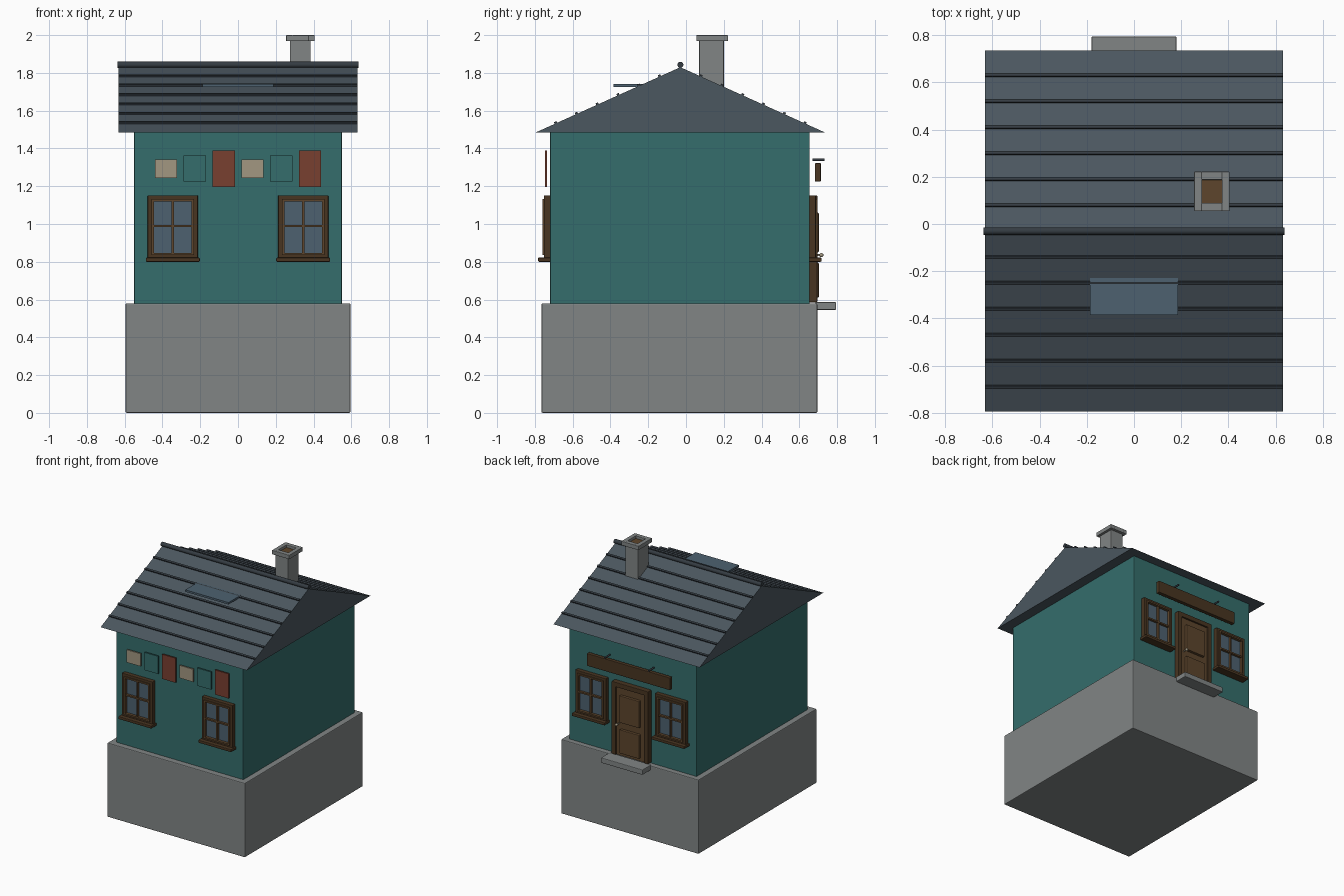
import bpy, bmesh, math
from mathutils import Matrix

if "Cube" in bpy.data.objects:
    bpy.data.objects.remove(bpy.data.objects["Cube"])

def mat(name, r, g, b):
    m = bpy.data.materials.new(name)
    m.diffuse_color = (r, g, b, 1)
    m.use_nodes = True
    m.node_tree.nodes["Principled BSDF"].inputs["Base Color"].default_value = m.diffuse_color
    return m

STONE = mat("stone", 0.22, 0.235, 0.235)
TEAL = mat("teal_paint", 0.035, 0.155, 0.15)
SLATE = mat("slate", 0.07, 0.095, 0.115)
DARK = mat("dark_slate", 0.035, 0.045, 0.055)
WOOD = mat("wood", 0.065, 0.035, 0.015)
TRIM = mat("light_wood", 0.11, 0.06, 0.025)
GLASS = mat("glass", 0.075, 0.12, 0.16)
CREAM = mat("cream", 0.36, 0.31, 0.22)
RED = mat("red", 0.19, 0.05, 0.03)

def finish(name, bm, material):
    me = bpy.data.meshes.new(name)
    bm.to_mesh(me)
    bm.free()
    me.materials.append(material)
    ob = bpy.data.objects.new(name, me)
    bpy.context.collection.objects.link(ob)
    return ob

def box(name, x, y, z, material, bevel=0.0, tilt=0.0):
    """Box from (min, max) ranges, optionally bevelled and tilted about x."""
    size = [b - a for a, b in (x, y, z)]
    mid = [(a + b) / 2 for a, b in (x, y, z)]
    bm = bmesh.new()
    bmesh.ops.create_cube(bm, size=1, matrix=Matrix.Diagonal((*size, 1)))
    if bevel:
        bmesh.ops.bevel(bm, geom=bm.edges[:], offset=bevel, segments=2,
                        profile=0.5, affect='EDGES')
    ob = finish(name, bm, material)
    ob.location = mid
    ob.rotation_euler.x = tilt
    return ob

def rod(name, centre, length, radius, axis, material):
    bm = bmesh.new()
    rot = Matrix.Rotation(math.pi / 2, 4, 'Y' if axis == 'x' else 'X')
    bmesh.ops.create_cone(bm, cap_ends=True, segments=16, radius1=radius,
                          radius2=radius, depth=length, matrix=rot)
    for f in bm.faces:
        f.smooth = len(f.verts) == 4
    ob = finish(name, bm, material)
    ob.location = centre
    return ob

# Plinth and walls
box("foundation", (-.595, .595), (-.765, .695), (0, .58), STONE, .006)
box("walls", (-.55, .55), (-.72, .655), (.57, 1.49), TEAL, .005)

# Solid gable roof, extruded along x
MID, RIDGE, EAVE, HALF = -.03, 1.83, 1.485, .765
bm = bmesh.new()
tri = bm.faces.new([bm.verts.new((-.632, y, z)) for y, z in
                    ((MID - HALF, EAVE), (MID + HALF, EAVE), (MID, RIDGE))])
ext = bmesh.ops.extrude_face_region(bm, geom=[tri])
bmesh.ops.translate(bm, vec=(1.264, 0, 0),
                    verts=[v for v in ext["geom"] if isinstance(v, bmesh.types.BMVert)])
bmesh.ops.recalc_face_normals(bm, faces=bm.faces[:])
finish("roof", bm, SLATE)
rod("ridge_cap", (0, MID, 1.843), 1.275, .016, 'x', DARK)

# Slate course strips on both slopes
slope = (RIDGE - EAVE) / HALF
for side in (-1, 1):
    for i in range(1, 7):
        d = .11 * i
        y, z = MID + side * d, RIDGE - slope * d + .003
        box("roof_course", (-.632, .632), (y - .007, y + .007),
            (z - .007, z + .007), DARK, tilt=-side * math.atan(slope))
box("skylight", (-.187, .187), (-.385, -.215), (1.725, 1.74), GLASS)

# Chimney with an open cap
box("chimney_shaft", (.275, .385), (.07, .2), (1.62, 1.975), STONE, .003)
for x, y in (((.255, .288), (.055, .222)), ((.372, .405), (.055, .222)),
             ((.286, .374), (.055, .09)), ((.286, .374), (.187, .222))):
    box("chimney_cap", x, y, (1.968, 2.0), STONE, .003)
box("chimney_flue", (.28, .38), (.08, .195), (1.969, 1.98), TRIM)

def window(cx, wall, out):
    """Window centred on cx; out is -1 for the front wall and 1 for the back."""
    def part(name, x0, x1, d0, d1, z0, z1, m, bevel=0.0):
        box(name, (cx + x0, cx + x1), tuple(sorted((wall + out * d0, wall + out * d1))),
            (z0, z1), m, bevel)
    part("window_glass", -.115, .115, -.005, .018, .835, 1.135, GLASS)
    for s in (-1, 1):
        a, b = sorted((s * .133, s * .108))
        part("window_jamb", a, b, -.005, .032, .815, 1.152, WOOD, .004)
        a, b = sorted((s * .112, s * .1))
        part("sash_stile", a, b, 0, .04, .835, 1.132, TRIM)
    part("window_head", -.133, .133, -.005, .032, 1.127, 1.152, WOOD, .004)
    part("window_foot", -.133, .133, -.005, .032, .815, .84, WOOD, .004)
    part("sash_top", -.11, .11, 0, .04, 1.12, 1.132, TRIM)
    part("sash_bottom", -.11, .11, 0, .04, .835, .847, TRIM)
    part("mullion", -.006, .006, 0, .036, .84, 1.13, TRIM)
    part("transom", -.108, .108, 0, .036, .983, .995, TRIM)
    part("window_sill", -.143, .143, -.005, .063, .8, .822, WOOD, .005)

for cx in (-.345, .345):
    window(cx, -.72, -1)
    window(cx, .655, 1)

# Row of small boards on the front wall
boards = ((CREAM, 1.243, 1.342), (TEAL, 1.224, 1.362), (RED, 1.196, 1.388))
for i in range(6):
    m, z0, z1 = boards[i % 3]
    cx = -.381 + .1525 * i
    box("wall_board", (cx - .059, cx + .059), (-.747, -.735), (z0, z1), m)

# Back door, frame, panels, knob and step
box("door_leaf", (-.125, .125), (.645, .682), (.585, 1.125), TRIM)
for s in (-1, 1):
    a, b = sorted((s * .158, s * .122))
    box("door_jamb", (a, b), (.645, .695), (.585, 1.152), WOOD, .004)
box("door_head", (-.158, .158), (.645, .695), (1.115, 1.152), WOOD, .004)
for z in ((.61, .795), (.85, 1.06)):
    box("door_panel", (-.085, .085), (.675, .703), z, TRIM, .004)
bm = bmesh.new()
bmesh.ops.create_uvsphere(bm, u_segments=16, v_segments=8, radius=.011)
for f in bm.faces:
    f.smooth = True
finish("door_knob", bm, CREAM).location = (.1, .717, .835)
rod("knob_stem", (.1, .695, .835), .04, .005, 'y', CREAM)
box("door_step", (-.18, .18), (.685, .795), (.545, .586), STONE, .005)

# Hanging board above the door with its two brackets
box("hanging_board", (-.36, .36), (.683, .714), (1.225, 1.322), WOOD, .004)
for x in (-.19, .19):
    rod("board_bracket", (x, .702, 1.34), .064, .007, 'y', DARK)
